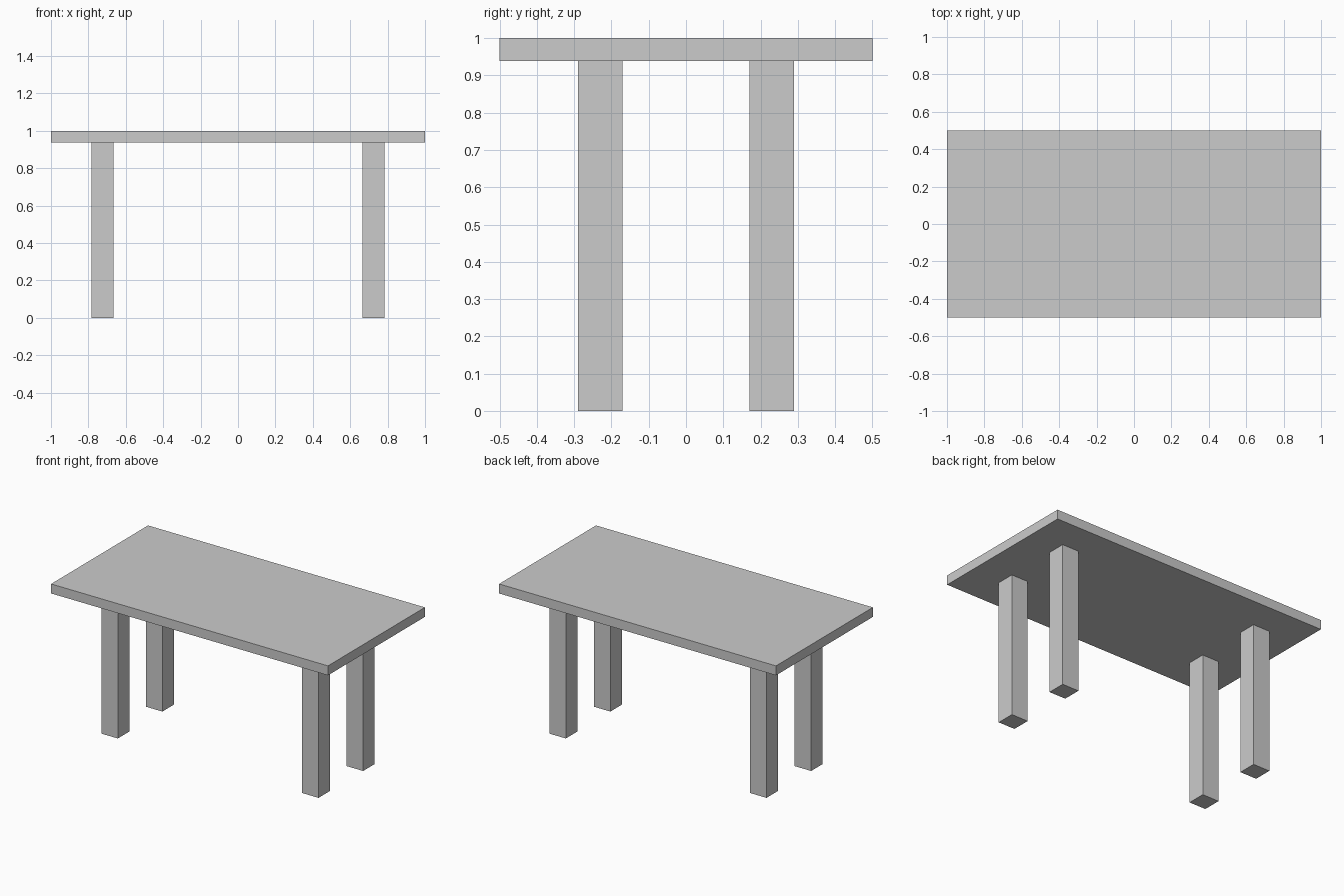
import bpy

if "Cube" in bpy.data.objects:
    bpy.data.objects.remove(bpy.data.objects["Cube"])

TOP_Z, UNDERSIDE = 1.0, 0.938
LEG = 0.119


def box(name, centre, size):
    bpy.ops.mesh.primitive_cube_add(size=1, location=centre)
    obj = bpy.context.object
    obj.name = name
    obj.scale = size
    bpy.ops.object.transform_apply(location=False, rotation=False, scale=True)
    return obj


# Flat rectangular top
box("table_top", (0, 0, (TOP_Z + UNDERSIDE) / 2), (2, 1, TOP_Z - UNDERSIDE))

# Four square legs, set in from the edges
for x_side, x in (("left", -0.725), ("right", 0.725)):
    for y_side, y in (("front", -0.23), ("back", 0.23)):
        box(f"{y_side}_{x_side}_leg", (x, y, UNDERSIDE / 2), (LEG, LEG, UNDERSIDE))
